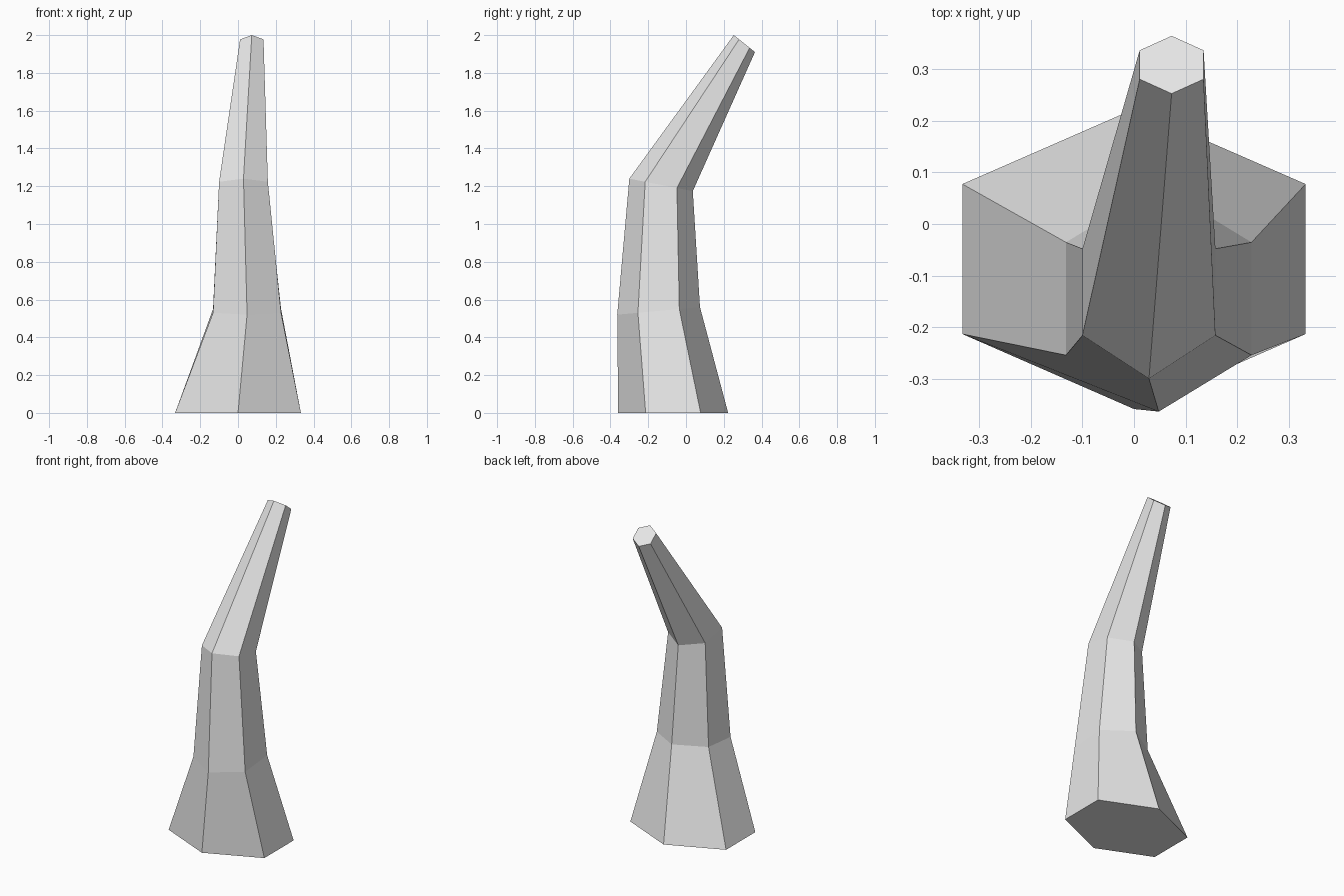
import bpy
import bmesh
from math import sin, cos, pi

cube = bpy.data.objects.get("Cube")
if cube:
    bpy.data.objects.remove(cube, do_unlink=True)

SIDES = 6

# Cross-sections: centre x, y, z, half width in x, reach in y, rise toward the back
SECTIONS = [
    (0.0, -0.068, 0.0, 0.333, 0.291, 0.0),
    (0.048, -0.145, 0.54, 0.180, 0.219, 0.02),
    (0.029, -0.132, 1.207, 0.129, 0.168, -0.033),
    (0.073, 0.309, 1.955, 0.062, 0.056, -0.045),
]

# Plain grey surface
grey = bpy.data.materials.new("light grey")
grey.use_nodes = True
colour = (0.8, 0.8, 0.8, 1.0)
grey.diffuse_color = colour
grey.node_tree.nodes["Principled BSDF"].inputs["Base Color"].default_value = colour


def add_ring(bm, cx, cy, cz, half_width, reach, rise):
    """Six-sided ring with a corner at the front and at the back."""
    ring = []
    for i in range(SIDES):
        a = 2 * pi * i / SIDES - pi / 2
        x = cx + cos(a) * half_width / cos(pi / SIDES)
        ring.append(bm.verts.new((x, cy + sin(a) * reach, cz + sin(a) * rise)))
    return ring


# Bent, tapering horn skinned through the cross-sections
bm = bmesh.new()
rings = [add_ring(bm, *s) for s in SECTIONS]
for low, high in zip(rings, rings[1:]):
    for i in range(SIDES):
        j = (i + 1) % SIDES
        bm.faces.new((low[i], low[j], high[j], high[i]))
bm.faces.new(rings[0][::-1])
bm.faces.new(rings[-1])
bmesh.ops.recalc_face_normals(bm, faces=bm.faces[:])

mesh = bpy.data.meshes.new("bent_horn")
bm.to_mesh(mesh)
bm.free()
mesh.materials.append(grey)
horn = bpy.data.objects.new("bent_horn", mesh)
bpy.context.collection.objects.link(horn)
